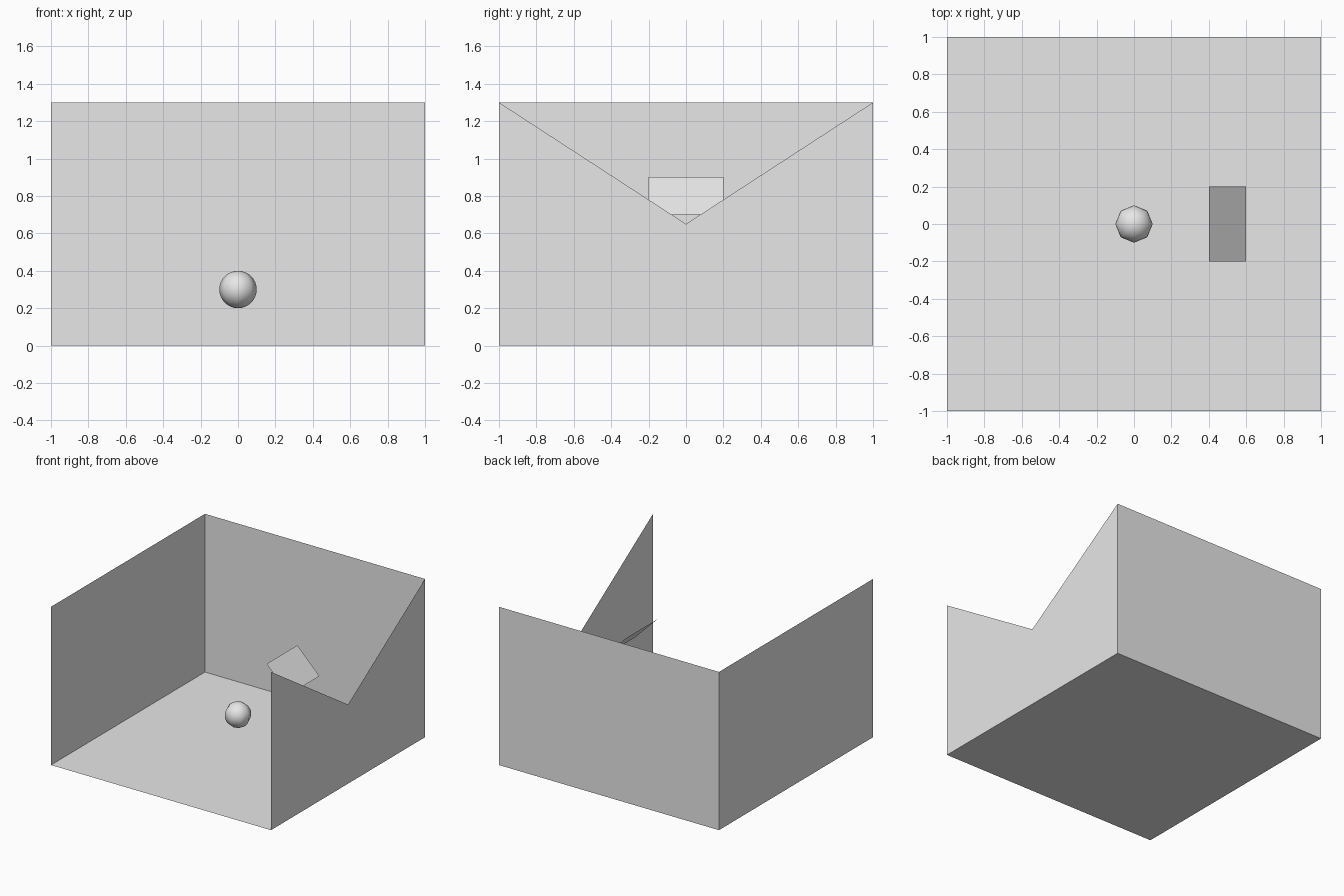
import bpy, bmesh
from mathutils import Vector

old = bpy.data.objects.get("Cube")
if old:
    bpy.data.objects.remove(old, do_unlink=True)

HALF = 1.0      # half width of the room
HEIGHT = 1.3    # wall height

# Single plain grey
grey = bpy.data.materials.new("plain_grey")
grey.use_nodes = True
colour = (0.8, 0.8, 0.8, 1)
grey.diffuse_color = colour
grey.node_tree.nodes["Principled BSDF"].inputs["Base Color"].default_value = colour


def add_object(name, bm):
    mesh = bpy.data.meshes.new(name)
    bm.to_mesh(mesh)
    bm.free()
    mesh.materials.append(grey)
    obj = bpy.data.objects.new(name, mesh)
    bpy.context.collection.objects.link(obj)
    return obj


def sheet(name, outline, facing):
    """Flat one-face sheet whose normal points along facing."""
    bm = bmesh.new()
    face = bm.faces.new([bm.verts.new(p) for p in outline])
    face.normal_update()
    if face.normal.dot(Vector(facing)) < 0:
        face.normal_flip()
    return add_object(name, bm)


# Floor, and rectangular back and right walls; the front stays open
corners = [(-HALF, -HALF), (HALF, -HALF), (HALF, HALF), (-HALF, HALF)]
sheet("floor", [(x, y, 0) for x, y in corners], (0, 0, 1))
rectangle = [(-HALF, 0), (HALF, 0), (HALF, HEIGHT), (-HALF, HEIGHT)]
sheet("back_wall", [(u, HALF, z) for u, z in rectangle], (0, -1, 0))
sheet("right_wall", [(-HALF, u, z) for u, z in rectangle], (1, 0, 0))

# Left wall with a V notch down to half height
notched = rectangle[:3] + [(0, HEIGHT / 2)] + rectangle[3:]
sheet("left_wall", [(HALF, u, z) for u, z in notched], (-1, 0, 0))

# Small floating panel tilted at 45 degrees
sheet("tilted_panel",
      [(0.4, -0.2, 0.9), (0.6, -0.2, 0.7), (0.6, 0.2, 0.7), (0.4, 0.2, 0.9)],
      (1, 0, 1))

# Floating eight-sided ball
bm = bmesh.new()
bmesh.ops.create_uvsphere(bm, u_segments=8, v_segments=16, radius=0.1)
for face in bm.faces:
    face.smooth = True
ball = add_object("ball", bm)
ball.location.z = 0.3
